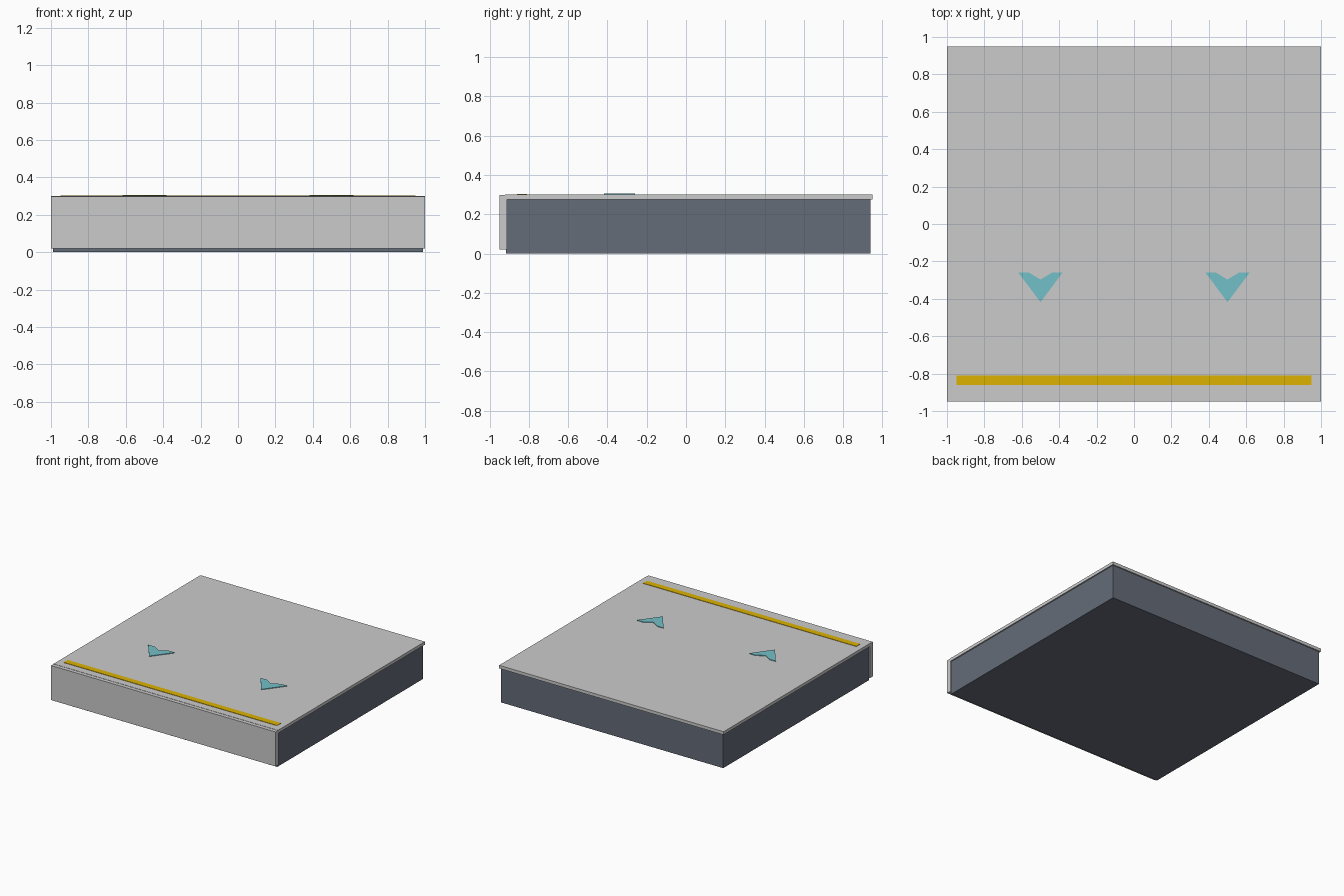
import bpy, bmesh

if "Cube" in bpy.data.objects:
    bpy.data.objects.remove(bpy.data.objects["Cube"])


def material(name, rgb):
    m = bpy.data.materials.new(name)
    m.diffuse_color = (*rgb, 1)
    m.use_nodes = True
    m.node_tree.nodes["Principled BSDF"].inputs["Base Color"].default_value = m.diffuse_color
    return m


def prism(name, outline, z0, z1, mat=None):
    """Extrude a flat outline from z0 up to z1."""
    bm = bmesh.new()
    face = bm.faces.new([bm.verts.new((x, y, z0)) for x, y in outline])
    ext = bmesh.ops.extrude_face_region(bm, geom=[face])
    for g in ext["geom"]:
        if isinstance(g, bmesh.types.BMVert):
            g.co.z = z1
    bmesh.ops.recalc_face_normals(bm, faces=bm.faces)
    mesh = bpy.data.meshes.new(name)
    bm.to_mesh(mesh)
    bm.free()
    ob = bpy.data.objects.new(name, mesh)
    bpy.context.collection.objects.link(ob)
    if mat:
        mesh.materials.append(mat)
    return ob


def box(name, hx, y0, y1, z0, z1, mat=None):
    return prism(name, [(-hx, y0), (hx, y0), (hx, y1), (-hx, y1)], z0, z1, mat)


dark = material("dark_slate", (0.13, 0.15, 0.19))
pale = material("pale_concrete", (0.62, 0.63, 0.64))
yellow = material("safety_yellow", (0.72, 0.45, 0.0))
teal = material("marking_teal", (0.17, 0.53, 0.58))

# Platform block, deck slab and front edge panel
box("platform_body", 0.99, -0.915, 0.94, 0, 0.275, dark)
box("deck_slab", 1.0, -0.92, 0.95, 0.275, 0.30, pale)
box("front_panel", 1.0, -0.95, -0.912, 0.02, 0.298, pale)

# Painted safety line
box("safety_stripe", 0.95, -0.86, -0.81, 0.299, 0.303, yellow)

# Boarding arrows pointing to the front edge
arrow = [(0, -0.418), (0.118, -0.26), (0.062, -0.26),
         (0, -0.297), (-0.062, -0.26), (-0.118, -0.26)]
for side, cx in (("left", -0.5), ("right", 0.5)):
    prism(side + "_arrow", [(x + cx, y) for x, y in arrow], 0.299, 0.305, teal)
